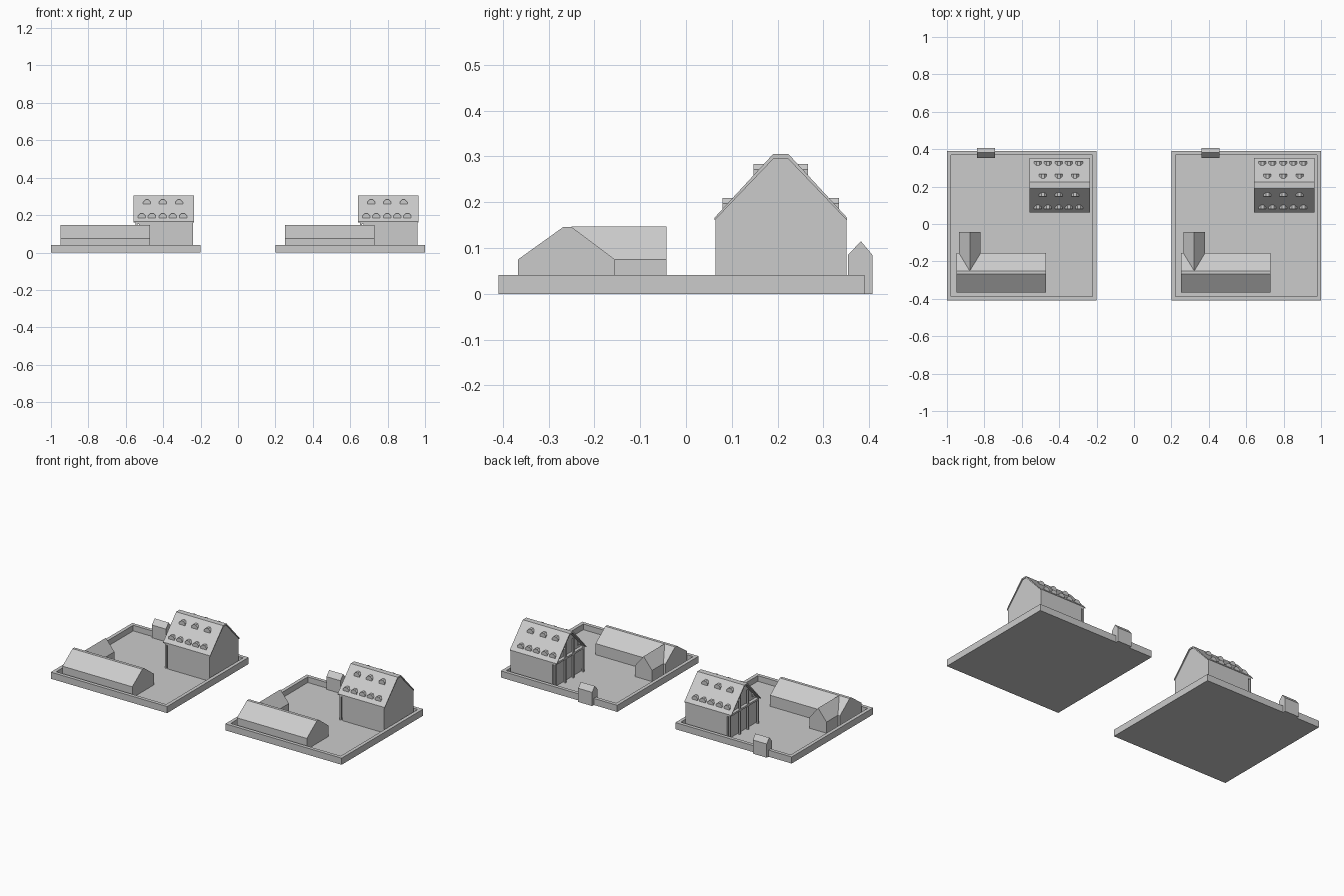
import bpy, bmesh

if "Cube" in bpy.data.objects:
    bpy.data.objects.remove(bpy.data.objects["Cube"])

def prism(name, axis, profile, a, b):
    """Extrude a (horizontal, z) or (x, y) profile from a to b along an axis."""
    place = {'x': lambda t, p: (t, p[0], p[1]),
             'y': lambda t, p: (p[0], t, p[1]),
             'z': lambda t, p: (p[0], p[1], t)}[axis]
    bm = bmesh.new()
    va = [bm.verts.new(place(a, p)) for p in profile]
    vb = [bm.verts.new(place(b, p)) for p in profile]
    bm.faces.new(va)
    bm.faces.new(vb[::-1])
    n = len(profile)
    for i in range(n):
        j = (i + 1) % n
        bm.faces.new((va[j], va[i], vb[i], vb[j]))
    bmesh.ops.recalc_face_normals(bm, faces=bm.faces)
    me = bpy.data.meshes.new(name)
    bm.to_mesh(me)
    bm.free()
    ob = bpy.data.objects.new(name, me)
    bpy.context.collection.objects.link(ob)
    return ob

def box(name, x0, x1, y0, y1, z0, z1):
    return prism(name, 'z', [(x0, y0), (x1, y0), (x1, y1), (x0, y1)], z0, z1)

def farmyard(cx):
    # courtyard floor and surrounding wall
    x0, x1, y0, y1, t, h = cx - .4, cx + .4, -.41, .39, .022, .041
    box("yard_floor", x0 + t, x1 - t, y0 + t, y1 - t, 0, .006)
    box("wall_front", x0, x1, y0, y0 + t, 0, h)
    box("wall_back", x0, x1, y1 - t, y1, 0, h)
    box("wall_left", x0, x0 + t, y0 + t, y1 - t, 0, h)
    box("wall_right", x1 - t, x1, y0 + t, y1 - t, 0, h)

    # long barn and its side wing
    prism("long_barn", 'x', [(-.367, 0), (-.367, .075), (-.268, .146), (-.25, .146),
                             (-.155, .075), (-.155, 0)], cx - .35, cx + .13)
    prism("barn_wing", 'y', [(cx - .336, 0), (cx - .336, .075), (cx - .278, .147),
                             (cx - .22, .075), (cx - .22, 0)], -.25, -.043)

    # gatehouse on the back wall
    prism("gatehouse", 'x', [(.354, 0), (.354, .085), (.382, .115), (.407, .085),
                             (.407, 0)], cx - .24, cx - .144)

    # tall house: gabled body, roof shell, gable posts
    m = .207
    prism("house_body", 'x', [(m - .143, 0), (m - .143, .163), (m - .017, .298),
                              (m + .017, .298), (m + .143, .163), (m + .143, 0)],
          cx + .072, cx + .36)
    prism("house_roof", 'x', [(m - .145, .160), (m - .145, .166), (m - .017, .305),
                              (m + .017, .305), (m + .145, .166), (m + .145, .160),
                              (m + .015, .296), (m - .015, .296)], cx + .042, cx + .365)
    for d in (-.143, -.045, .035, .133):
        box("gable_post", cx + .052, cx + .062, m + d, m + d + .01, 0,
            .165 if abs(d) > .1 else .25)
    box("gable_beam", cx + .052, cx + .072, m - .143, m + .143, .152, .163)

    # two rows of dormers on each roof slope
    rows = [(.127, .18, .197, .209, [.086, .14, .198, .252, .306]),
            (.06, .255, .271, .283, [.113, .198, .285])]
    for off, zb, ze, zp, xs in rows:
        for s in (-1, 1):
            for x in xs:
                c, w = cx + x, .02
                prism("dormer", 'y', [(c - w, zb), (c - w, ze), (c - w * .4, zp),
                                      (c + w * .4, zp), (c + w, ze), (c + w, zb)],
                      m + s * off, m + s * (off - .028))

for cx in (-.6, .6):
    farmyard(cx)
